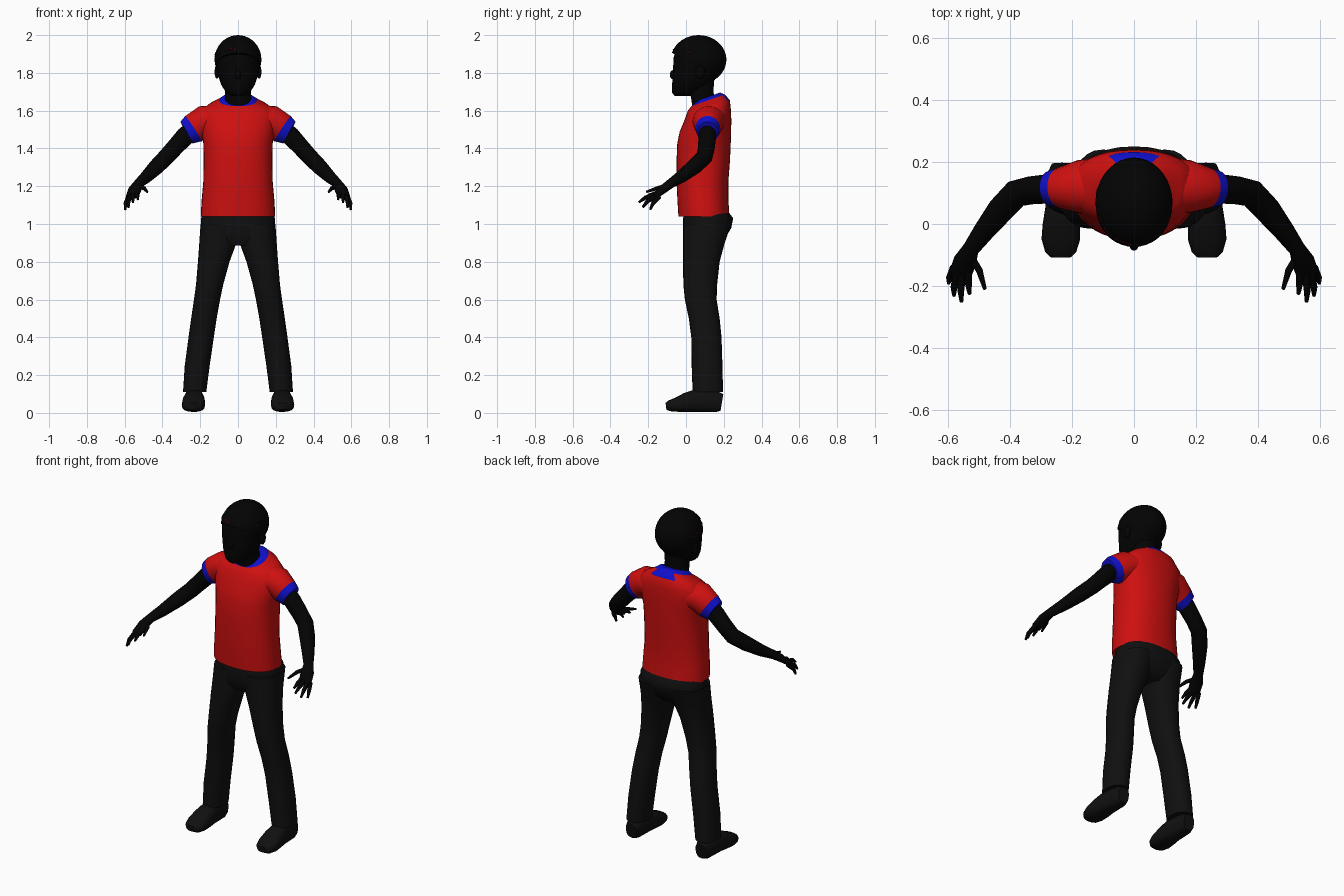
import bpy, bmesh, math
from mathutils import Vector, Matrix

if "Cube" in bpy.data.objects:
    bpy.data.objects.remove(bpy.data.objects["Cube"], do_unlink=True)


def material(name, r, g, b):
    m = bpy.data.materials.new(name)
    m.use_nodes = True
    m.diffuse_color = (r, g, b, 1)
    bsdf = m.node_tree.nodes["Principled BSDF"]
    bsdf.inputs["Base Color"].default_value = (r, g, b, 1)
    bsdf.inputs["Roughness"].default_value = 0.9
    return m


RED = material("shirt red", 0.62, 0.005, 0.005)
BLUE = material("trim blue", 0.005, 0.005, 0.6)
SKIN = material("skin black", 0.001, 0.001, 0.001)
TROUSER = material("trouser black", 0.005, 0.005, 0.005)
STREAK = material("streak dark red", 0.05, 0.002, 0.008)


def finish(bm, name, mats, mirror=False, angle=50):
    bmesh.ops.recalc_face_normals(bm, faces=bm.faces[:])
    me = bpy.data.meshes.new(name)
    bm.to_mesh(me)
    bm.free()
    ob = bpy.data.objects.new(name, me)
    bpy.context.collection.objects.link(ob)
    for m in mats:
        me.materials.append(m)
    bpy.ops.object.select_all(action="DESELECT")
    ob.select_set(True)
    bpy.context.view_layer.objects.active = ob
    bpy.ops.object.shade_smooth_by_angle(angle=math.radians(angle))
    if mirror:
        ob.modifiers.new("mirror", "MIRROR").use_mirror_merge = False
    return ob


def skin_rings(bm, rings, paint=None):
    """Join rings of points with quads and cap both ends."""
    rows = [[bm.verts.new(p) for p in ring] for ring in rings]
    n = len(rows[0])
    for i in range(len(rows) - 1):
        for k in range(n):
            j = (k + 1) % n
            f = bm.faces.new((rows[i][k], rows[i][j], rows[i + 1][j], rows[i + 1][k]))
            if paint:
                f.material_index = paint(i, f.calc_center_median())
    bm.faces.new(rows[0])
    cap = bm.faces.new(rows[-1])
    if paint:
        cap.material_index = paint(len(rows) - 2, cap.calc_center_median())


def unit_ring(n, power):
    for k in range(n):
        a = math.tau * k / n
        c, s = math.cos(a), math.sin(a)
        yield (math.copysign(abs(c) ** power, c), math.copysign(abs(s) ** power, s))


def loft(bm, sections, n=28, power=0.9, paint=None):
    """Stack level sections: z, x0, x1, y0, y1 and an optional tilt."""
    rings = []
    for z, x0, x1, y0, y1, *tilt in sections:
        t = tilt[0] if tilt else 0
        rx, ry = (x1 - x0) / 2, (y1 - y0) / 2
        rings.append([((x0 + x1) / 2 + rx * c, (y0 + y1) / 2 + ry * s, z + t * ry * s)
                      for c, s in unit_ring(n, power)])
    skin_rings(bm, rings, paint)


def tube(bm, points, n=16, power=1.0, paint=None):
    """Sweep sections x, y, z, side radius, upright radius along a path."""
    pos = [Vector(p[:3]) for p in points]
    rings = []
    for i, p in enumerate(points):
        t = (pos[min(i + 1, len(pos) - 1)] - pos[max(i - 1, 0)]).normalized()
        side = t.cross(Vector((0, 0, 1))).normalized()
        up = side.cross(t)
        rings.append([pos[i] + side * p[3] * c + up * p[4] * s for c, s in unit_ring(n, power)])
    skin_rings(bm, rings, paint)


def centred(sections):
    return [(z, -x, x, *rest) for z, x, *rest in sections]


# Shirt body, with a blue collar on the top rings
shirt = centred([
    (1.04, 0.197, -0.04, 0.23), (1.12, 0.193, -0.045, 0.225), (1.22, 0.184, -0.05, 0.224),
    (1.34, 0.182, -0.05, 0.233), (1.43, 0.184, -0.046, 0.237), (1.49, 0.195, -0.033, 0.239),
    (1.55, 0.205, -0.008, 0.24), (1.6, 0.2, 0.01, 0.238), (1.635, 0.15, 0.02, 0.232, 0.2),
    (1.655, 0.1, 0.03, 0.205, 0.35), (1.672, 0.078, 0.045, 0.18, 0.35)])
last = len(shirt) - 2


def collar(i, c):
    return int(i == last or (i == last - 1 and c.y > 0.18 and abs(c.x) < 0.06))


bm = bmesh.new()
loft(bm, shirt, 36, 0.88, collar)
finish(bm, "shirt", [RED, BLUE])

# Sleeves with blue cuffs
bm = bmesh.new()
tube(bm, [(0.08, 0.125, 1.555, 0.095, 0.075), (0.18, 0.12, 1.545, 0.085, 0.082),
          (0.235, 0.116, 1.505, 0.066, 0.08), (0.272, 0.114, 1.484, 0.056, 0.066)],
     24, paint=lambda i, c: int(i == 2))
finish(bm, "sleeves", [RED, BLUE], True)

# Arms and palms
bm = bmesh.new()
tube(bm, [(0.21, 0.115, 1.52, 0.048, 0.05), (0.28, 0.113, 1.465, 0.047, 0.05),
          (0.335, 0.108, 1.405, 0.045, 0.046), (0.38, 0.098, 1.355, 0.045, 0.044),
          (0.43, 0.045, 1.305, 0.043, 0.042), (0.485, -0.025, 1.25, 0.034, 0.033),
          (0.525, -0.08, 1.215, 0.027, 0.025), (0.545, -0.12, 1.185, 0.037, 0.022),
          (0.56, -0.165, 1.145, 0.036, 0.014)])
finish(bm, "arms", [SKIN], True)

# Thumb and fingers: base, knuckle, tip
bm = bmesh.new()
digits = [
    [(0.53, -0.1, 1.2), (0.498, -0.15, 1.19), (0.48, -0.21, 1.17)],
    [(0.535, -0.15, 1.165), (0.533, -0.195, 1.15), (0.53, -0.225, 1.13)],
    [(0.553, -0.155, 1.155), (0.558, -0.215, 1.14), (0.556, -0.25, 1.115)],
    [(0.569, -0.15, 1.15), (0.58, -0.205, 1.12), (0.58, -0.23, 1.088)],
    [(0.58, -0.14, 1.145), (0.595, -0.175, 1.11), (0.597, -0.19, 1.075)]]
for path in digits:
    tube(bm, [(*p, r, r) for p, r in zip(path, (0.013, 0.011, 0.006))], 8)
finish(bm, "fingers", [SKIN], True)

# Trouser seat and legs
bm = bmesh.new()
loft(bm, centred([(1.07, 0.185, -0.01, 0.22), (1.03, 0.195, -0.015, 0.25), (0.98, 0.198, -0.017, 0.24),
                  (0.92, 0.195, -0.01, 0.205), (0.885, 0.15, 0.01, 0.17)]))
finish(bm, "trouser_seat", [TROUSER])
bm = bmesh.new()
loft(bm, [(1.0, 0.0, 0.198, -0.016, 0.24), (0.9, 0.008, 0.205, -0.016, 0.205),
          (0.8, 0.045, 0.212, -0.016, 0.178), (0.68, 0.078, 0.222, -0.014, 0.165),
          (0.6, 0.095, 0.233, -0.006, 0.162), (0.5, 0.113, 0.248, 0.015, 0.178),
          (0.4, 0.128, 0.262, 0.028, 0.188), (0.25, 0.15, 0.282, 0.03, 0.193),
          (0.11, 0.168, 0.291, 0.035, 0.196)], 24)
finish(bm, "trouser_legs", [TROUSER], True)

# Shoes
bm = bmesh.new()
tube(bm, [(0.232, 0.19, 0.055, 0.035, 0.045), (0.232, 0.16, 0.06, 0.047, 0.056),
          (0.233, 0.05, 0.064, 0.053, 0.06), (0.234, 0.0, 0.055, 0.06, 0.051),
          (0.236, -0.05, 0.043, 0.062, 0.038), (0.236, -0.09, 0.037, 0.05, 0.028),
          (0.236, -0.106, 0.035, 0.034, 0.018)], 16, 0.75)
finish(bm, "shoes", [TROUSER], True)

# Neck and face
bm = bmesh.new()
loft(bm, centred([(1.58, 0.075, 0.035, 0.165), (1.65, 0.07, 0.03, 0.155), (1.7, 0.068, 0.02, 0.145),
                  (1.77, 0.07, 0.02, 0.15)]))
finish(bm, "neck", [SKIN])
bm = bmesh.new()
loft(bm, centred([(1.678, 0.035, -0.06, 0.03), (1.695, 0.062, -0.074, 0.07), (1.735, 0.088, -0.074, 0.13),
                  (1.78, 0.104, -0.07, 0.165), (1.83, 0.113, -0.068, 0.19), (1.88, 0.115, -0.066, 0.2),
                  (1.93, 0.1, -0.05, 0.18)]))
finish(bm, "face", [SKIN])


def ball(name, mat, centre, size, mirror=False):
    bm = bmesh.new()
    bmesh.ops.create_uvsphere(bm, u_segments=16, v_segments=10, radius=1,
                              matrix=Matrix.LocRotScale(Vector(centre), None, Vector(size)))
    finish(bm, name, [mat], mirror)


ball("nose", SKIN, (0, -0.066, 1.79), (0.015, 0.02, 0.025))
ball("ears", SKIN, (0.112, 0.075, 1.805), (0.012, 0.025, 0.036), True)

# Hair cap, cut by a plane that falls towards the nape
centre, size = Vector((0, 0.067, 1.87)), Vector((0.124, 0.147, 0.13))
bm = bmesh.new()
bmesh.ops.create_uvsphere(bm, u_segments=36, v_segments=20, radius=1,
                          matrix=Matrix.LocRotScale(centre, None, size))
bmesh.ops.bisect_plane(bm, geom=bm.verts[:] + bm.edges[:] + bm.faces[:], plane_co=(0, -0.08, 1.91),
                       plane_no=(0, 0.52, 0.85), clear_inner=True)
bmesh.ops.holes_fill(bm, edges=[e for e in bm.edges if e.is_boundary], sides=0)
finish(bm, "hair", [SKIN])

# Thin broken streaks around the hair
bm = bmesh.new()
for deg in (165, 177, 189, 201, 218, 240, 251, 262, 338):
    a = math.radians(deg)
    z = 1.895 - 0.03 * math.sin(a) + 0.004 * math.cos(deg)
    k = math.sqrt(1 - ((z - centre.z) / size.z) ** 2)
    spot = Vector((size.x * k * math.cos(a), centre.y + size.y * k * math.sin(a), z))
    normal = Vector([(spot[i] - centre[i]) / size[i] ** 2 for i in range(3)])
    bmesh.ops.create_cube(bm, size=1, matrix=Matrix.LocRotScale(
        spot, normal.to_track_quat("Y", "Z"), Vector((0.019, 0.005, 0.007))))
finish(bm, "hair_streaks", [STREAK], angle=20)
